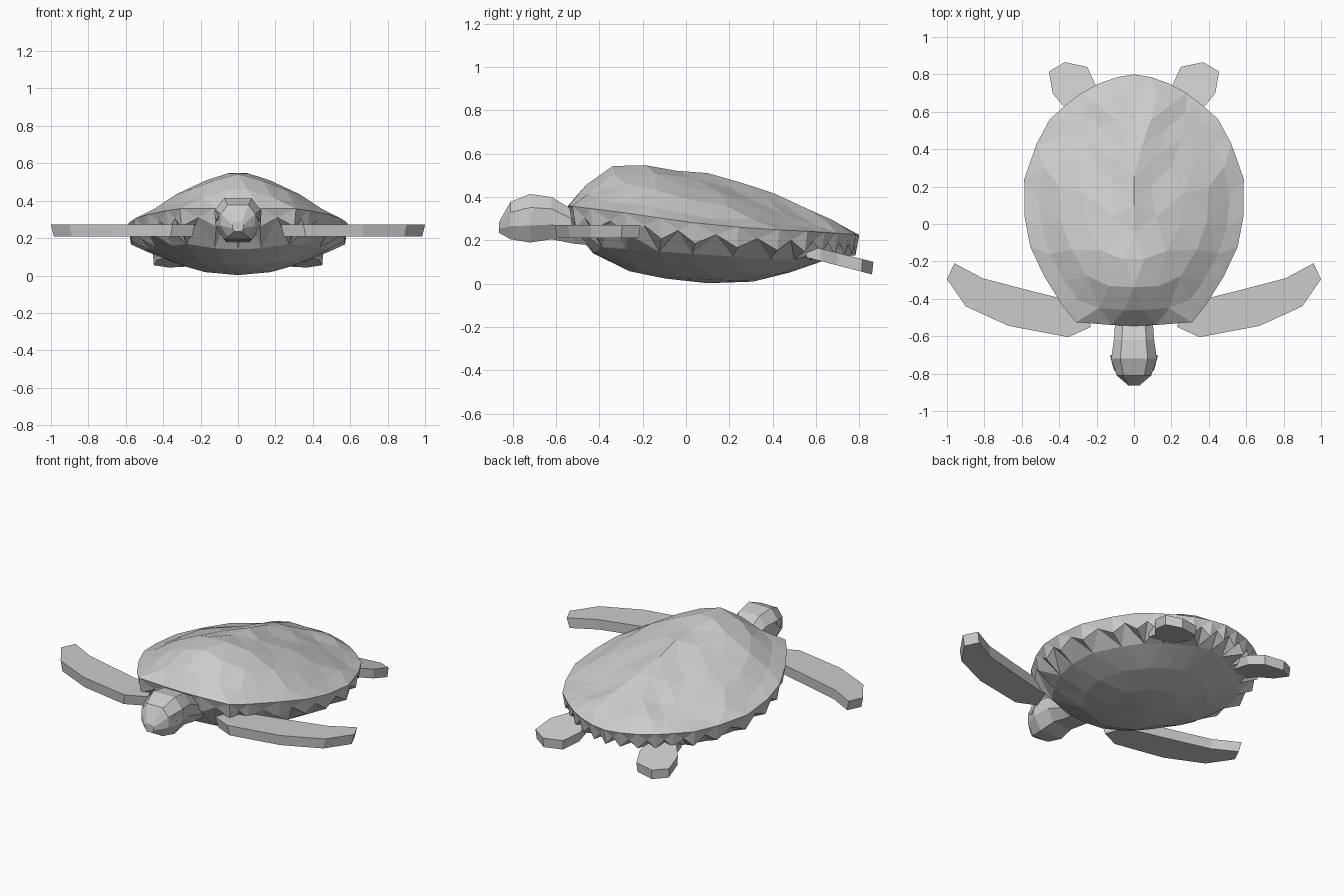
import bpy, bmesh, math
from mathutils import Vector
from mathutils.geometry import delaunay_2d_cdt

if "Cube" in bpy.data.objects:
    bpy.data.objects.remove(bpy.data.objects["Cube"])

grey = bpy.data.materials.new("light_grey")
grey.diffuse_color = (0.6, 0.6, 0.6, 1)
grey.use_nodes = True
grey.node_tree.nodes["Principled BSDF"].inputs["Base Color"].default_value = grey.diffuse_color


def make(name, verts, faces):
    """Create a flat-shaded object with outward normals."""
    bm = bmesh.new()
    vs = [bm.verts.new(v) for v in verts]
    for f in faces:
        bm.faces.new([vs[i] for i in f])
    bmesh.ops.recalc_face_normals(bm, faces=bm.faces)
    mesh = bpy.data.meshes.new(name)
    bm.to_mesh(mesh)
    bm.free()
    mesh.materials.append(grey)
    ob = bpy.data.objects.new(name, mesh)
    bpy.context.collection.objects.link(ob)
    return ob


def lookup(table, y):
    """Linear interpolation in a list of (y, value)."""
    if y <= table[0][0]:
        return table[0][1]
    for (a, va), (b, vb) in zip(table, table[1:]):
        if y <= b:
            return va + (vb - va) * (y - a) / (b - a)
    return table[-1][1]


# Shell outline and lengthwise profiles
HALF = [(0, -.545), (.12, -.54), (.31, -.525), (.38, -.44), (.48, -.28),
        (.555, -.12), (.585, .04), (.587, .24), (.52, .43), (.45, .56),
        (.36, .64), (.28, .70), (.19, .75), (.09, .785), (0, .80)]
OUTLINE = HALF + [(-x, y) for x, y in HALF[-2:0:-1]]
WIDTH = [(y, x) for x, y in HALF]
RIDGE = [(-.545, .37), (-.40, .525), (-.17, .553), (.10, .51), (.20, .465),
         (.36, .435), (.5, .36), (.65, .325), (.80, .235)]
RIM = [(-.545, .36), (-.3, .33), (0, .285), (.3, .255), (.6, .24), (.8, .225)]
KEEL = [(-.545, .30), (-.40, .10), (-.2, .035), (.12, 0), (.36, .012),
        (.6, .09), (.8, .17)]
MID_Y = 0.1


def ring(f, count, phase=0.0):
    """Outline scaled about the middle and resampled to count points."""
    n, pts = len(OUTLINE), []
    for i in range(count):
        t = (i + phase) * n / count
        a = Vector(OUTLINE[int(t) % n])
        p = a.lerp(Vector(OUTLINE[(int(t) + 1) % n]), t % 1)
        pts.append(Vector((p.x * f, MID_Y + (p.y - MID_Y) * f)))
    return pts


def sheet(rings):
    """Triangulate nested rings; the first ring is the boundary."""
    pts = [p for r in rings for p in ring(*r)] + [Vector((0, MID_Y))]
    out = delaunay_2d_cdt(pts, [], [list(range(rings[0][1]))], 1, 1e-6)
    source = [ids[0] for ids in out[3]]
    return pts, [[source[i] for i in f] for f in out[2]]


def side_fraction(p):
    return min(1, abs(p.x) / max(lookup(WIDTH, p.y), .01))


# Shell: faceted dome, scalloped rim band and rounded belly
N = len(OUTLINE)
dome, dome_faces = sheet([(1, N), (.87, N, .5), (.68, 20), (.45, 14, .5), (.22, 6)])
belly, belly_faces = sheet([(.975, 2 * N), (.82, 24), (.56, 16, .5), (.3, 8)])
verts, faces = [], list(dome_faces)
for i, p in enumerate(dome):
    z = lookup(RIM, p.y)
    if i >= N:
        z += (lookup(RIDGE, p.y) - z) * (1 - side_fraction(p) ** 1.35)
        z += .012 * math.sin(38 * abs(p.x) + 31 * p.y)
    verts.append((p.x, p.y, z))
base = len(verts)
for i, p in enumerate(belly):
    rim = lookup(RIM, p.y)
    if i < 2 * N:
        z = rim - (.045 if i % 2 else .095)
    else:
        low = lookup(KEEL, p.y)
        z = low + (rim - .08 - low) * side_fraction(p) ** 2
    verts.append((p.x, p.y, z))
faces += [[base + i for i in f] for f in belly_faces]
for i in range(N):
    j = (i + 1) % N
    a, m, b = base + 2 * i, base + 2 * i + 1, base + 2 * j
    faces += [(i, a, m), (i, m, j), (j, m, b)]
make("shell", verts, faces)

# Head and neck: octagonal sections (y, half width, bottom, top)
SECTIONS = [(-.863, .03, .235, .285), (-.81, .092, .205, .378),
            (-.72, .122, .19, .414), (-.62, .108, .205, .40),
            (-.52, .10, .185, .34), (-.36, .11, .17, .32)]
verts, faces = [], []
for y, w, lo, hi in SECTIONS:
    h = hi - lo
    half = [(w * .6, lo), (w, lo + h * .35), (w, lo + h * .72), (w * .6, hi)]
    verts += [(x, y, z) for x, z in half] + [(-x, y, z) for x, z in half[::-1]]
for s in range(len(SECTIONS) - 1):
    for i in range(8):
        j = (i + 1) % 8
        faces.append((s * 8 + i, s * 8 + j, s * 8 + 8 + j, s * 8 + 8 + i))
faces += [range(8), range(len(verts) - 8, len(verts))]
make("head", verts, faces)


def slab(name, outline, top, thick, side, inset=.96):
    """Flat paddle from an outline; top(x, y) gives its upper height."""
    n = len(outline)
    cx = sum(p[0] for p in outline) / n
    cy = sum(p[1] for p in outline) / n
    verts = [(side * x, y, top(x, y)) for x, y in outline]
    verts += [(side * (cx + (x - cx) * inset), cy + (y - cy) * inset,
               top(x, y) - thick) for x, y in outline]
    faces = [range(n), range(n, 2 * n)]
    faces += [(i, (i + 1) % n, n + (i + 1) % n, n + i) for i in range(n)]
    make(name, verts, faces)


FRONT = [(.23, -.55), (.35, -.605), (.67, -.545), (.90, -.44), (1.0, -.295),
         (.96, -.21), (.81, -.29), (.60, -.345), (.38, -.40), (.28, -.42)]
REAR = [(.22, .56), (.36, .55), (.37, .62), (.435, .70), (.455, .815),
        (.37, .865), (.25, .84), (.205, .74)]
EYE = [(-.785, .315), (-.755, .292), (-.71, .325), (-.70, .352), (-.75, .346)]

for side, label in ((1, "left"), (-1, "right")):
    slab("front_flipper_" + label, FRONT, lambda x, y: .272, .062, side)
    slab("rear_flipper_" + label, REAR,
         lambda x, y: .172 - .25 * (y - .58), .058, side)
    # Eye: thin plate lying on the cheek
    def cheek(y):
        return lookup([(s[0], s[1]) for s in SECTIONS], y)
    n = len(EYE)
    pts = [(side * (cheek(y) + d), y, z) for d in (-.004, .005) for y, z in EYE]
    sides = [(i, (i + 1) % n, n + (i + 1) % n, n + i) for i in range(n)]
    make("eye_" + label, pts, [range(n), range(n, 2 * n)] + sides)
